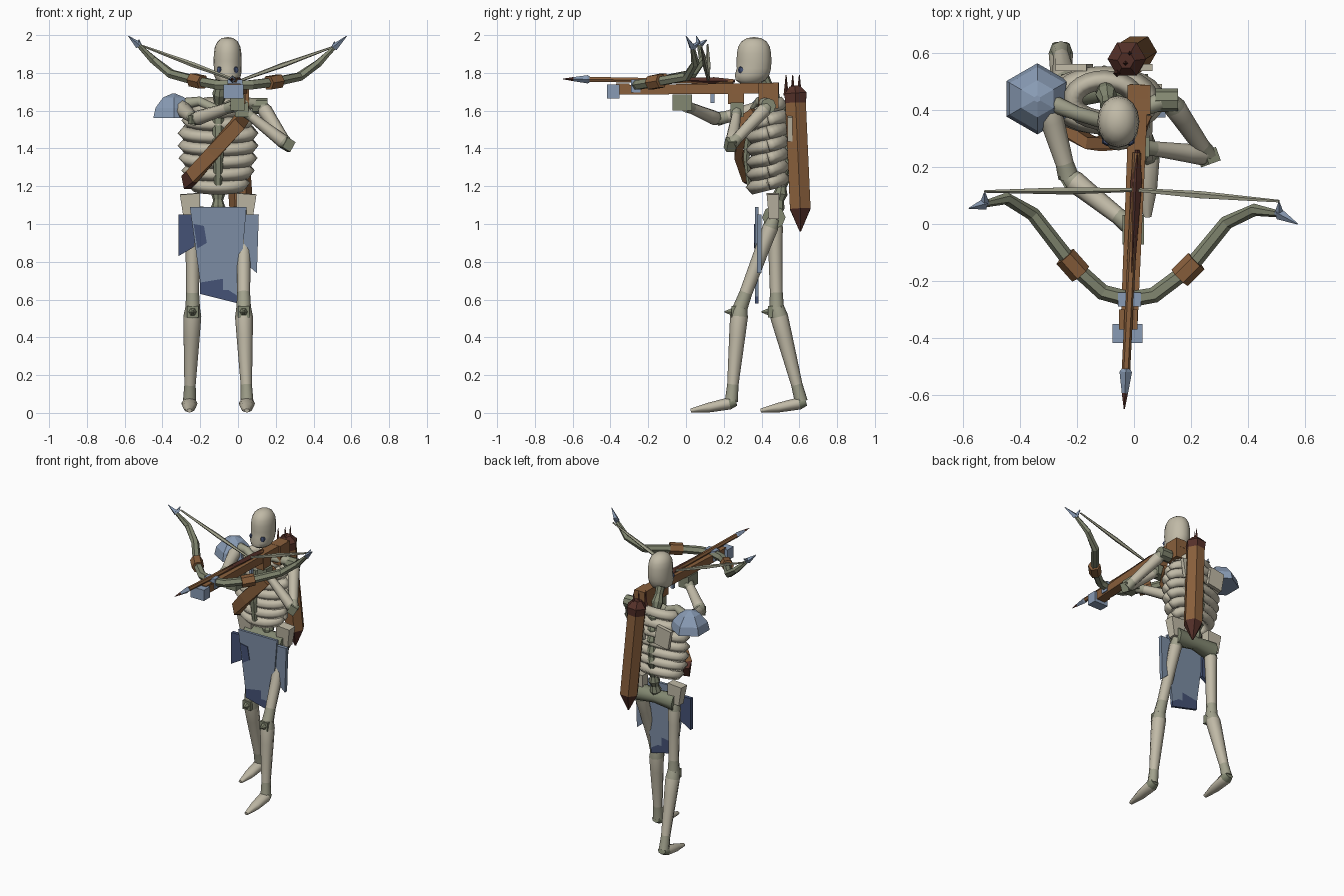
import bpy, bmesh, math
from mathutils import Vector, Euler

if "Cube" in bpy.data.objects:
    bpy.data.objects.remove(bpy.data.objects["Cube"])


def material(name, rgb):
    m = bpy.data.materials.new(name)
    m.use_nodes = True
    m.diffuse_color = (*rgb, 1)
    m.node_tree.nodes["Principled BSDF"].inputs["Base Color"].default_value = (*rgb, 1)
    return m


BONE = material("bone", (.53, .49, .385))
WORN = material("weathered_bone", (.36, .36, .265))
OLIVE = material("aged_bone", (.225, .245, .165))
WOOD = material("wood", (.25, .115, .045))
DARK = material("dark_leather", (.09, .03, .022))
STEEL = material("blue_steel", (.25, .33, .46))
CLOTH = material("blue_cloth", (.2, .265, .37))
NAVY = material("navy", (.06, .085, .18))
MID = -0.105  # body centre line


def finish(name, bm, mats, smooth=0):
    bmesh.ops.recalc_face_normals(bm, faces=bm.faces[:])
    me = bpy.data.meshes.new(name)
    bm.to_mesh(me)
    bm.free()
    for m in mats:
        me.materials.append(m)
    ob = bpy.data.objects.new(name, me)
    bpy.context.collection.objects.link(ob)
    if smooth:
        bpy.ops.object.select_all(action='DESELECT')
        ob.select_set(True)
        bpy.context.view_layer.objects.active = ob
        bpy.ops.object.shade_smooth_by_angle(angle=math.radians(smooth))
    return ob


def tube(name, pts, radii, mats, sides=8, flat=1, turn=0, smooth=0):
    """Rings swept along pts; mats is one material or one per segment."""
    bm = bmesh.new()
    pts = [Vector(p) for p in pts]
    if not isinstance(radii, (list, tuple)):
        radii = [radii] * len(pts)
    if not isinstance(mats, (list, tuple)):
        mats = [mats] * (len(pts) - 1)
    slots = list(dict.fromkeys(mats))
    span = pts[-1] - pts[0]
    ref = Vector((0, 1, 0)) if abs(span.z) > .8 * span.length and span.length else Vector((0, 0, 1))
    rings = []
    for i, p in enumerate(pts):
        d = (pts[min(i + 1, len(pts) - 1)] - pts[max(i - 1, 0)]).normalized()
        u = d.cross(ref).normalized()
        v = u.cross(d)
        ring = []
        for k in range(sides):
            a = math.tau * k / sides + turn
            ring.append(bm.verts.new(p + radii[i] * (u * math.cos(a) + v * math.sin(a) * flat)))
        rings.append(ring)
    for i in range(len(pts) - 1):
        for k in range(sides):
            j = (k + 1) % sides
            f = bm.faces.new((rings[i][k], rings[i][j], rings[i + 1][j], rings[i + 1][k]))
            f.material_index = slots.index(mats[i])
    bm.faces.new(rings[0])
    bm.faces.new(rings[-1]).material_index = slots.index(mats[-1])
    return finish(name, bm, slots, smooth)


def box(name, c, size, mat, rot=(0, 0, 0)):
    bm = bmesh.new()
    bmesh.ops.create_cube(bm, size=1)
    e = Euler([math.radians(a) for a in rot]).to_matrix()
    for v in bm.verts:
        v.co = e @ Vector([a * b for a, b in zip(v.co, size)]) + Vector(c)
    return finish(name, bm, [mat])


def ball(name, c, size, mat, u=16, v=10, shape=None):
    bm = bmesh.new()
    bmesh.ops.create_uvsphere(bm, u_segments=u, v_segments=v, radius=1)
    for vert in bm.verts:
        if shape:
            shape(vert.co)
        vert.co = Vector([a * b for a, b in zip(vert.co, size)]) + Vector(c)
    return finish(name, bm, [mat], 40)


def panel(name, outline, y, mat, thick=.018):
    """Flat plate in the xz plane."""
    bm = bmesh.new()
    f = bm.faces.new([bm.verts.new((x, y, z)) for x, z in outline])
    new = bmesh.ops.extrude_face_region(bm, geom=[f])["geom"]
    for g in new:
        if isinstance(g, bmesh.types.BMVert):
            g.co.y += thick
    return finish(name, bm, [mat])


def limb(name, a, b, r1, r2):
    """Long bone with weathered, slightly swollen ends."""
    a, b = Vector(a), Vector(b)
    tube(name, [a, a.lerp(b, .1), a.lerp(b, .3), a.lerp(b, .82), b],
         [r1 * .9, r1 * 1.1, r1, r2, r2 * 1.15], [WORN, BONE, BONE, WORN], smooth=60)


# Skull: boxy rounded cranium with a jaw pushed to the front
def jaw(co):
    swell = 1 + .38 * co.z * co.z
    co.x *= swell
    co.y *= swell
    if co.z < -.3:
        t = min(1, (-co.z - .3) / .7)
        co.x *= 1 + .15 * t
        co.y = co.y * (1 + .2 * t) - .28 * t


ball("skull", (-.055, .36, 1.863), (.074, .092, .127), BONE, shape=jaw)
for s in (-1, 1):
    ball("eye_socket", (-.055 + s * .04, .294, 1.815), (.02, .02, .021), NAVY, 6, 4)
ball("nose_hole", (-.055, .272, 1.78), (.01, .012, .014), NAVY, 6, 4)

# Spine, neck and sternum
spine = [(MID, .47, 1.02), (MID, .5, 1.16), (MID, .52, 1.3), (MID, .52, 1.45), (MID, .5, 1.6), (-.09, .41, 1.78)]
pts, rad = [], []
for a, b in zip(spine, spine[1:]):
    for t in (0, .25, .5, .75):
        pts.append(Vector(a).lerp(Vector(b), t))
        rad.append(.038 if t in (0, .5) else .026)
tube("spine", pts + [spine[-1]], rad + [.03], OLIVE)
tube("sternum", [(MID, .335, 1.2), (MID, .32, 1.35), (MID, .34, 1.56)], [.02, .027, .032], OLIVE, 6, .7)

# Ribs: stacked hoops with a ridge, dipping at the front
for i, rx in enumerate((.155, .18, .195, .2, .2, .18, .13)):
    z = 1.217 + i * .066
    depth = .085 if i < 6 else .07
    loop = []
    for k in range(25):
        a = math.tau * k / 24
        loop.append((MID + (rx - .02) * math.cos(a), .435 + depth * math.sin(a), z + .022 * math.sin(a)))
    tube("rib", loop, .035, BONE, 4, 1.12, smooth=110)

# Shoulders: collar bones, shoulder blades and shoulder block
for s in (-1, 1):
    tube("collar_bone", [(MID, .36, 1.6), (MID + s * .1, .39, 1.65), (MID + s * .22, .44, 1.63)],
         [.026, .025, .034], WORN, 8, smooth=60)
    box("shoulder_blade", (MID + s * .105, .55, 1.51), (.11, .025, .13), BONE, (0, s * 10, 0))
    tube("shoulder_cap", [(MID + s * .18, .435, 1.625), (MID + s * .26, .435, 1.625)], .042, OLIVE, 8)

# Shoulder pad: hexagonal dome
tube("shoulder_pad", [(-.34, .44, z) for z in (1.56, 1.615, 1.67, 1.69)],
     [.125, .112, .065, .012], STEEL, 6, turn=math.pi / 6)

# Arms
limb("right_upper_arm", (-.31, .44, 1.62), (-.23, .165, 1.555), .042, .032)
limb("right_forearm", (-.23, .165, 1.555), (-.02, 0, 1.625), .036, .03)
limb("left_upper_arm", (.13, .43, 1.62), (.26, .24, 1.42), .036, .03)
limb("left_forearm", (.26, .24, 1.42), (.03, .27, 1.6), .033, .026)
box("left_elbow", (.262, .235, 1.42), (.05, .05, .06), OLIVE, (0, 30, 20))
box("right_elbow", (-.23, .16, 1.553), (.055, .045, .045), OLIVE, (0, 0, 30))
box("right_hand", (-.003, -.02, 1.643), (.075, .105, .085), OLIVE)
box("left_hand", (.02, .27, 1.605), (.07, .07, .075), OLIVE)

# Pelvis
tube("pelvis", [(-.25, .465, 1.035), (MID, .475, 1.04), (.045, .465, 1.035)], [.062, .045, .062], OLIVE, smooth=50)
for s in (-1, 1):
    tube("hip_wing", [(MID + s * .14, .465, 1.03), (MID + s * .15, .46, 1.16)], [.06, .075], BONE, 4, .62, math.pi / 4)

# Legs: the left one steps forward, the right one trails
for side, x, hip, knee, ankle, fx in (("left", .03, .465, .285, .24, .047), ("right", -.24, .47, .48, .61, -.257)):
    limb(side + "_thigh", (x, hip, 1.03), (x, knee, .55), .038, .034)
    limb(side + "_shin", (x, knee, .56), (fx, ankle, .06), .043, .03)
    box(side + "_knee", (x, knee - .01, .535), (.06, .07, .06), OLIVE)
    tube(side + "_knee_spike", [(x, knee - .035, .535), (x, knee - .08, .535)], [.026, .004], OLIVE, 6)
    tube(side + "_foot", [(fx, ankle + .025, .06), (fx, ankle - .01, .05), (fx, ankle - .12, .028), (fx, ankle - .215, .012)],
         [.03, .043, .034, .014], [OLIVE, BONE, BONE], 8, .75, smooth=60)

# Waist cloth with dark hem and torn side flaps
panel("waist_cloth", [(-.255, 1.09), (.045, 1.09), (.005, .615), (-.05, .65), (-.08, .65), (-.08, .71), (-.2, .69)], .366, CLOTH)
panel("cloth_hem", [(-.2, .69), (-.08, .71), (-.08, .65), (-.05, .65), (.005, .615), (0, .58), (-.2, .63)], .366, NAVY)
panel("cloth_stain", [(-.235, 1.0), (-.18, .99), (-.165, .9), (-.215, .87)], .361, NAVY, .006)
panel("left_flap", [(.035, 1.05), (.11, 1.05), (.1, .74), (.03, .8)], .375, CLOTH, .025)
panel("right_flap", [(-.315, 1.05), (-.235, 1.05), (-.23, .88), (-.315, .83)], .375, NAVY, .025)

# Chest strap
tube("chest_strap", [(.035, .37, 1.58), (.0, .295, 1.53), (-.14, .28, 1.37), (-.245, .33, 1.25), (-.275, .39, 1.22)],
     .029, [WOOD, WOOD, WOOD, DARK], 4, 1.8, math.pi / 4)

# Quiver with pointed foot, dark collar and arrow ends
tube("quiver", [(.022, .605, .96), (.018, .605, 1.08), (-.022, .58, 1.64), (-.025, .58, 1.69), (-.028, .575, 1.73)],
     [.004, .063, .063, .068, .03], [DARK, WOOD, DARK, DARK], 6)
for dx, dy in ((-.03, -.04), (.0, -.005), (.015, .03)):
    tube("arrow_end", [(-.03 + dx, .57 + dy, 1.68), (-.03 + dx, .57 + dy, 1.79)], [.014, .002], DARK, 4)

# Crossbow stock, butt and metal fittings
tube("stock", [(-.017, -.35, 1.71), (.018, .49, 1.72)], [.042, .047], WOOD, 4, .85, math.pi / 4)
box("butt", (.018, .437, 1.68), (.08, .105, .135), WOOD)
box("grip", (.01, .265, 1.69), (.06, .085, .11), WOOD)
box("trigger", (.005, .14, 1.665), (.02, .02, .05), STEEL)
box("nose_block", (-.023, -.385, 1.702), (.105, .068, .075), STEEL)
box("nose_band", (-.02, -.335, 1.715), (.064, .07, .06), WOOD)
box("bow_clamp", (-.016, -.265, 1.73), (.08, .05, .07), STEEL)

# Bolt
tube("bolt_shaft", [(.01, .25, 1.752), (-.028, -.51, 1.766)], .015, WOOD, 6)
tube("bolt_fletching", [(.012, .26, 1.757), (.008, .15, 1.757), (-.01, -.2, 1.763)], [.008, .02, .01], DARK, 4)
tube("bolt_head", [(-.028, -.505, 1.766), (-.029, -.52, 1.766), (-.032, -.595, 1.767), (-.034, -.65, 1.768)],
     [.012, .022, .011, .002], [STEEL, STEEL, DARK], 4)

# Bow arms with grips, tips and string, both sides swept from the clamp
curves = {
    "right": [(-.016, -.265, 1.735), (-.11, -.24, 1.737), (-.215, -.145, 1.757), (-.355, .035, 1.795), (-.45, .09, 1.87), (-.525, .07, 1.945), (-.58, .055, 1.995)],
    "left": [(-.016, -.265, 1.735), (.07, -.25, 1.737), (.19, -.16, 1.752), (.325, .005, 1.78), (.425, .05, 1.85), (.51, .035, 1.935), (.575, 0, 1.995)],
}
for side, path in curves.items():
    tube(side + "_bow_arm", path[:-1], [.028, .028, .027, .025, .022, .012], OLIVE, 6)
    tube(side + "_bow_tip", path[-2:], [.02, .002], STEEL, 4)
    p, d = Vector(path[2]), (Vector(path[3]) - Vector(path[1])).normalized() * .042
    tube(side + "_bow_wrap", [p - d, p + d], .04, WOOD, 6)
    a = Vector(path[5])
    end = a + Vector((0, .045, .005))
    nock = Vector((.0, .12, 1.755))
    tube(side + "_nock", [a, a + Vector((0, .04, .03))], [.018, .003], STEEL, 4)
    tube(side + "_string", [end, end.lerp(nock, .55), nock], [.005, .014, .007], WORN, 5)
